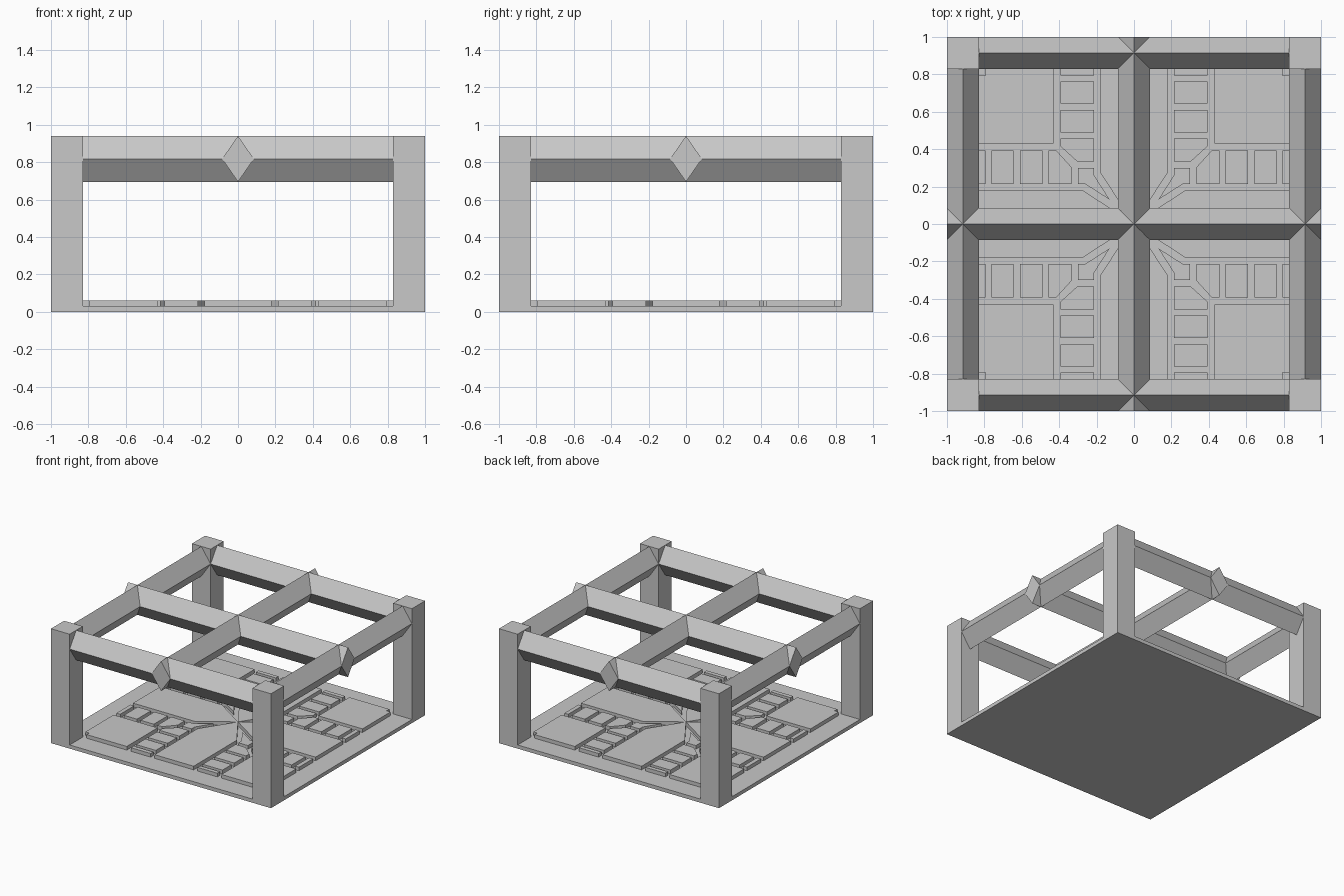
import bpy
import math
from mathutils import Matrix, Vector

cube = bpy.data.objects.get("Cube")
if cube:
    bpy.data.objects.remove(cube, do_unlink=True)

# Single stone colour
stone = bpy.data.materials.new("grey_stone")
stone.use_nodes = True
GREY = (0.58, 0.58, 0.58, 1)
stone.diffuse_color = GREY
stone.node_tree.nodes["Principled BSDF"].inputs["Base Color"].default_value = GREY

HALF = 1.0      # half the footprint
POST = 0.17     # post and beam width
INNER = HALF - POST
HEIGHT = 0.94
BASE = 0.03
TILE_TOP = 0.06
RIM = HALF - POST / 2


def prism(name, outline, depth, matrix=Matrix()):
    """Extrude a 2D outline along local z and place it with a matrix."""
    n = len(outline)
    verts = [matrix @ Vector((x, y, z)) for z in (0, depth) for x, y in outline]
    faces = [list(reversed(range(n))), list(range(n, 2 * n))]
    faces += [[i, (i + 1) % n, n + (i + 1) % n, n + i] for i in range(n)]
    mesh = bpy.data.meshes.new(name)
    mesh.from_pydata(verts, [], faces)
    if matrix.determinant() < 0:
        mesh.flip_normals()
    mesh.materials.append(stone)
    obj = bpy.data.objects.new(name, mesh)
    bpy.context.collection.objects.link(obj)
    return obj


def rect(x0, x1, y0, y1):
    return [(x0, y0), (x1, y0), (x1, y1), (x0, y1)]


def turn(quarter):
    return Matrix.Rotation(quarter * math.pi / 2, 4, 'Z')


# Floor slab
prism("floor_slab", rect(-HALF, HALF, -HALF, HALF), BASE)

# Corner posts
for q in range(4):
    prism("corner_post", rect(INNER, HALF, INNER, HALF), HEIGHT, turn(q))

# Diamond-section beams: four along the rim, two crossing in the middle
w, h = POST / 2, 0.1225
diamond = [(0, -h), (w, 0), (0, h), (-w, 0)]
along_y = Matrix.Rotation(-math.pi / 2, 4, 'X')


def beam(name, offset, half_length, quarter):
    place = Matrix.Translation((offset, -half_length, HEIGHT - h))
    prism(name, diamond, 2 * half_length, turn(quarter) @ place @ along_y)


for q in range(4):
    beam("rim_beam", RIM, INNER, q)
for q in range(2):
    beam("cross_beam", 0, HALF, q)

# Raised floor tiles for one quadrant, repeated by rotation and reflection
GAP = 0.035
A = 0.178                     # half width of the central aisle
B0, B1 = A + GAP, 0.393       # strip of small tiles
C = 0.43                      # inner edge of the big corner tile
lift = Matrix.Translation((0, 0, BASE))
thick = TILE_TOP - BASE
notch = INNER - GAP

aisle = [(0, 0), (A, 0.27), (A, INNER), (-A, INNER), (-A, 0.27)]
corner = [(C, C), (INNER, C), (INNER, notch), (notch, notch),
          (notch, INNER), (C, INNER)]
elbow = [(0.13, 0.13), (0.26, B0), (0.3, B0), (0.3, 0.3), (B0, 0.3), (B0, 0.26)]
chamfered = [(B0, 0.335), (0.305, 0.335), (B1, 0.415), (B1, 0.457), (B0, 0.457)]
strip = [chamfered] + [rect(B0, B1, y0, y1) for y0, y1 in
                       ((0.49, 0.61), (0.643, 0.763), (notch, INNER))]
swap = Matrix(((0, 1, 0, 0), (1, 0, 0, 0), (0, 0, 1, 0), (0, 0, 0, 1)))

for q in range(4):
    place = lift @ turn(q)
    prism("aisle_tile", aisle, thick, place)
    prism("corner_tile", corner, thick, place)
    prism("elbow_tile", elbow, thick, place)
    for outline in strip:
        prism("strip_tile", outline, thick, place)
        prism("strip_tile", outline, thick, place @ swap)
